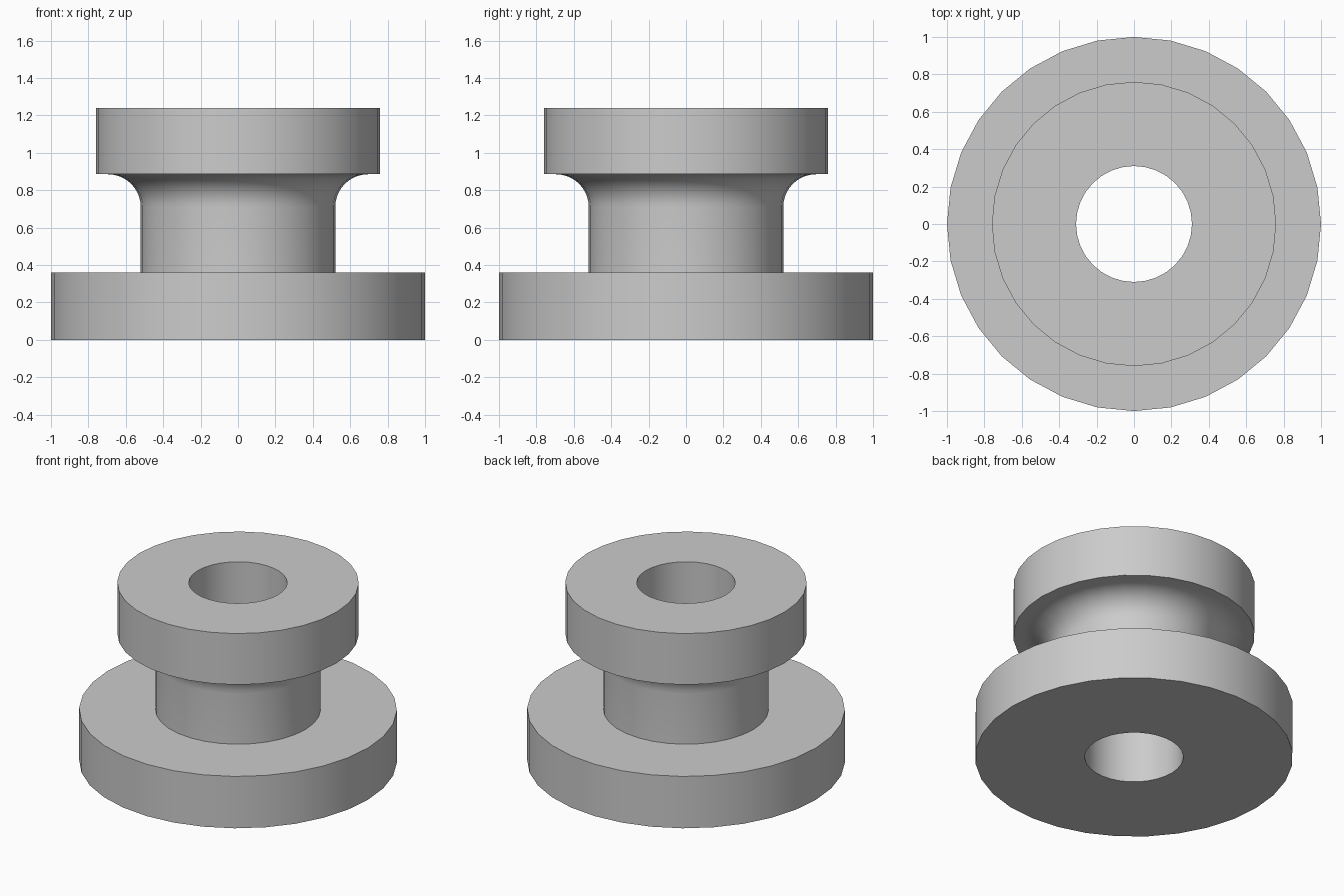
import bpy, bmesh
from math import cos, sin, pi, radians

cube = bpy.data.objects.get("Cube")
if cube:
    bpy.data.objects.remove(cube, do_unlink=True)

SEGMENTS = 32
BORE, NECK, RIM, BASE = 0.31, 0.52, 0.76, 1.0
BASE_TOP, RIM_BOTTOM, TOP = 0.36, 0.885, 1.24
FILLET, FILLET_STEPS = 0.175, 10

# Grey material
grey = bpy.data.materials.new("plain grey")
grey.use_nodes = True
colour = (0.6, 0.6, 0.6, 1)
grey.diffuse_color = colour
grey.node_tree.nodes["Principled BSDF"].inputs["Base Color"].default_value = colour

# Half section: base flange, neck, concave fillet, upper rim, bore
profile = [(BORE, 0), (BASE, 0), (BASE, BASE_TOP), (NECK, BASE_TOP)]
for i in range(FILLET_STEPS + 1):
    a = pi / 2 * i / FILLET_STEPS
    profile.append((NECK + FILLET * (1 - cos(a)),
                    RIM_BOTTOM - FILLET * (1 - sin(a))))
profile += [(RIM, RIM_BOTTOM), (RIM, TOP), (BORE, TOP)]

# Turn the closed section around the vertical axis
bm = bmesh.new()
rings = []
for s in range(SEGMENTS):
    t = 2 * pi * s / SEGMENTS
    rings.append([bm.verts.new((r * cos(t), r * sin(t), z)) for r, z in profile])
for s, ring in enumerate(rings):
    following = rings[(s + 1) % SEGMENTS]
    for i in range(len(profile)):
        j = (i + 1) % len(profile)
        bm.faces.new((ring[i], following[i], following[j], ring[j]))
bmesh.ops.recalc_face_normals(bm, faces=bm.faces[:])
mesh = bpy.data.meshes.new("flanged_spool")
bm.to_mesh(mesh)
bm.free()
mesh.materials.append(grey)

spool = bpy.data.objects.new("flanged_spool", mesh)
bpy.context.collection.objects.link(spool)
bpy.ops.object.select_all(action="DESELECT")
spool.select_set(True)
bpy.context.view_layer.objects.active = spool
bpy.ops.object.shade_smooth_by_angle(angle=radians(30))
